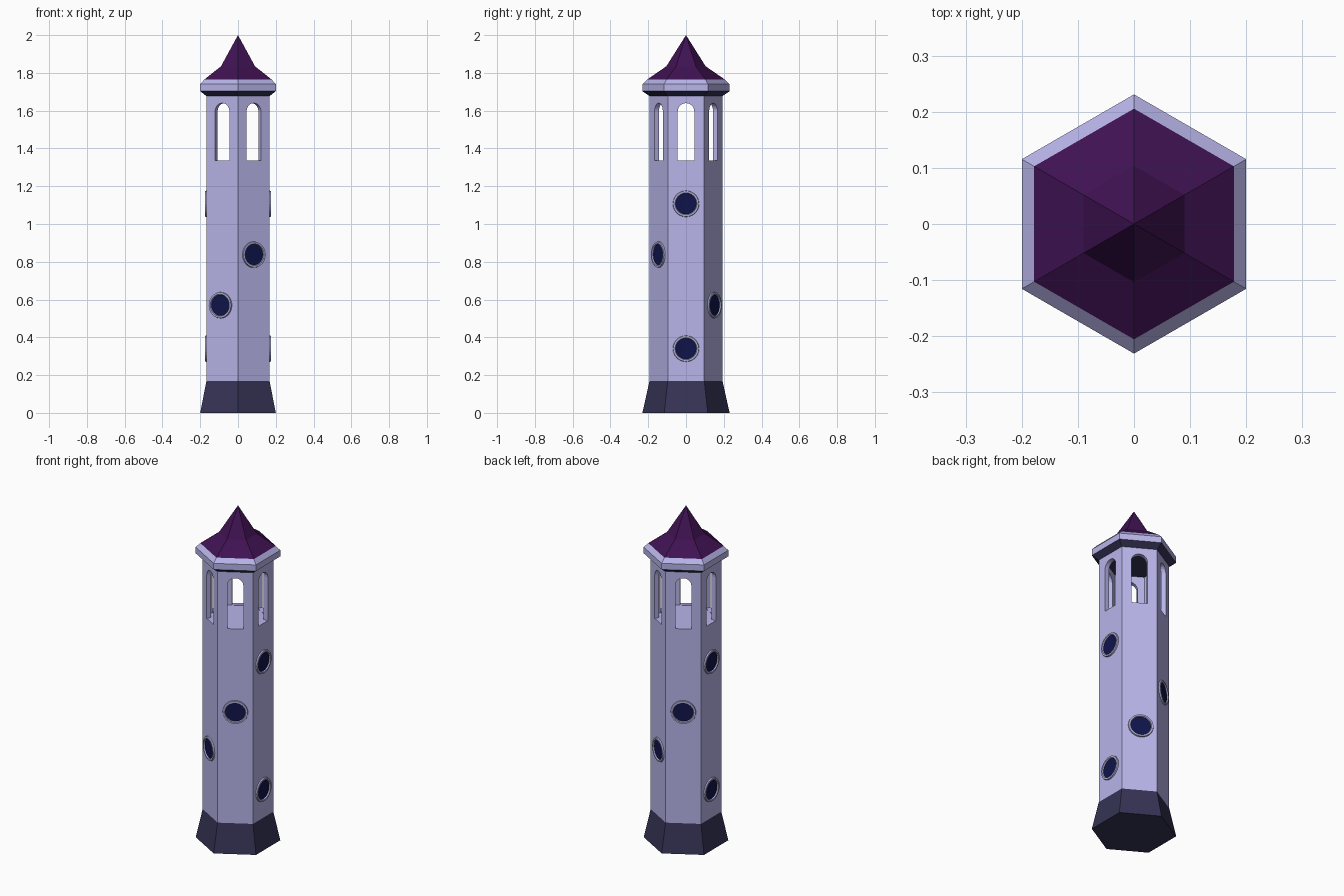
import bpy, bmesh
from math import pi, sin, cos, radians
from mathutils import Matrix, Vector

if "Cube" in bpy.data.objects:
    bpy.data.objects.remove(bpy.data.objects["Cube"])


def material(name, rgb):
    m = bpy.data.materials.new(name)
    m.diffuse_color = (*rgb, 1)
    m.use_nodes = True
    m.node_tree.nodes["Principled BSDF"].inputs["Base Color"].default_value = m.diffuse_color
    return m


LAVENDER = material("lavender_stone", (0.48, 0.46, 0.82))
DARK = material("dark_stone", (0.036, 0.033, 0.09))
ROOF = material("purple_roof", (0.05, 0.006, 0.085))
GLASS = material("navy_glass", (0.005, 0.007, 0.07))
FRAME = material("frame_stone", (0.43, 0.42, 0.66))


def make_object(name, bm, mat=None):
    bmesh.ops.recalc_face_normals(bm, faces=bm.faces)
    me = bpy.data.meshes.new(name)
    bm.to_mesh(me)
    bm.free()
    if mat:
        me.materials.append(mat)
    ob = bpy.data.objects.new(name, me)
    bpy.context.collection.objects.link(ob)
    return ob


def hex_loft(name, profile, mat=None, bottom=False, top=False):
    """Six-sided loft through (apothem, z) pairs, corners on the y axis."""
    bm = bmesh.new()
    rings = []
    for a, z in profile:
        r = a / cos(pi / 6)
        angles = [pi / 6 + k * pi / 3 for k in range(6)]
        if a == 0:
            rings.append([bm.verts.new((0, 0, z))] * 6)
        else:
            rings.append([bm.verts.new((r * cos(t), r * sin(t), z)) for t in angles])
    for lo, hi in zip(rings, rings[1:]):
        for k in range(6):
            j = (k + 1) % 6
            quad = [lo[k], lo[j], hi[j], hi[k]]
            bm.faces.new(list(dict.fromkeys(quad)))
    if bottom:
        bm.faces.new(rings[0][::-1])
    if top:
        bm.faces.new(rings[-1])
    return make_object(name, bm, mat)


def face_frame(azimuth, dist, z, shift=0):
    """Local x = sideways, y = up, z = outward from a tower wall."""
    t = radians(azimuth)
    n, s = Vector((cos(t), sin(t), 0)), Vector((-sin(t), cos(t), 0))
    m = Matrix((s, (0, 0, 1), n)).transposed().to_4x4()
    m.translation = n * dist + s * shift + Vector((0, 0, z))
    return m


# Tower shaft, hollow at the top behind the arched openings
WALL = 0.167
hex_loft("base", [(0.2, 0), (WALL, 0.17)], DARK, bottom=True)
shaft = hex_loft("shaft", [(WALL, 0.17), (WALL, 1.677)], LAVENDER, True, True)
room = hex_loft("room_cutter", [(0.14, 1.334), (0.14, 1.8)], None, True, True)

bm = bmesh.new()
W, SILL, SPRING = 0.044, 1.336, 1.596
arch = [(-W, SILL), (W, SILL)]
arch += [(W * cos(k * pi / 12), SPRING + W * sin(k * pi / 12)) for k in range(13)]
for az in range(0, 360, 60):
    m = face_frame(az, 0, 0)
    near = [bm.verts.new(m @ Vector((x, y, 0.11))) for x, y in arch]
    far = [bm.verts.new(m @ Vector((x, y, 0.22))) for x, y in arch]
    bm.faces.new(near)
    bm.faces.new(far)
    for k in range(len(arch)):
        j = (k + 1) % len(arch)
        bm.faces.new((near[k], near[j], far[j], far[k]))
arches = make_object("arch_cutter", bm)

bpy.context.view_layer.objects.active = shaft
for cutter in (room, arches):
    mod = shaft.modifiers.new("cut", 'BOOLEAN')
    mod.operation, mod.solver, mod.object = 'DIFFERENCE', 'EXACT', cutter
    bpy.ops.object.modifier_apply(modifier=mod.name)
    bpy.data.objects.remove(cutter)

# Cornice and flared roof
hex_loft("cornice_underside", [(WALL, 1.677), (0.2, 1.703)], DARK, bottom=True)
hex_loft("cornice", [(0.2, 1.703), (0.2, 1.74), (0.178, 1.765)], LAVENDER)
hex_loft("roof", [(0.178, 1.765), (0.09, 1.835), (0, 2)], ROOF)

# Round portholes: (wall azimuth, height, sideways shift)
ports = [(0, 1.107, 0), (0, 0.34, 0), (180, 1.107, 0), (180, 0.34, 0),
         (300, 0.838, 0), (120, 0.838, 0), (240, 0.57, -0.01), (60, 0.57, 0.008)]
SEG = 24
RING = [(0.07, -0.002), (0.068, 0.008), (0.066, 0.009), (0.058, 0.009), (0.055, 0.002)]
for i, (az, z, shift) in enumerate(ports, 1):
    m = face_frame(az, WALL, z, shift)
    bm = bmesh.new()
    loops = [[bm.verts.new(m @ Vector((r * cos(2 * pi * k / SEG), r * sin(2 * pi * k / SEG), h)))
              for k in range(SEG)] for r, h in RING]
    for lo, hi in zip(loops, loops[1:]):
        for k in range(SEG):
            j = (k + 1) % SEG
            bm.faces.new((lo[k], lo[j], hi[j], hi[k]))
    pane = bm.faces.new(loops[-1])
    pane.material_index = 1
    port = make_object(f"porthole_{i}", bm, FRAME)
    port.data.materials.append(GLASS)
